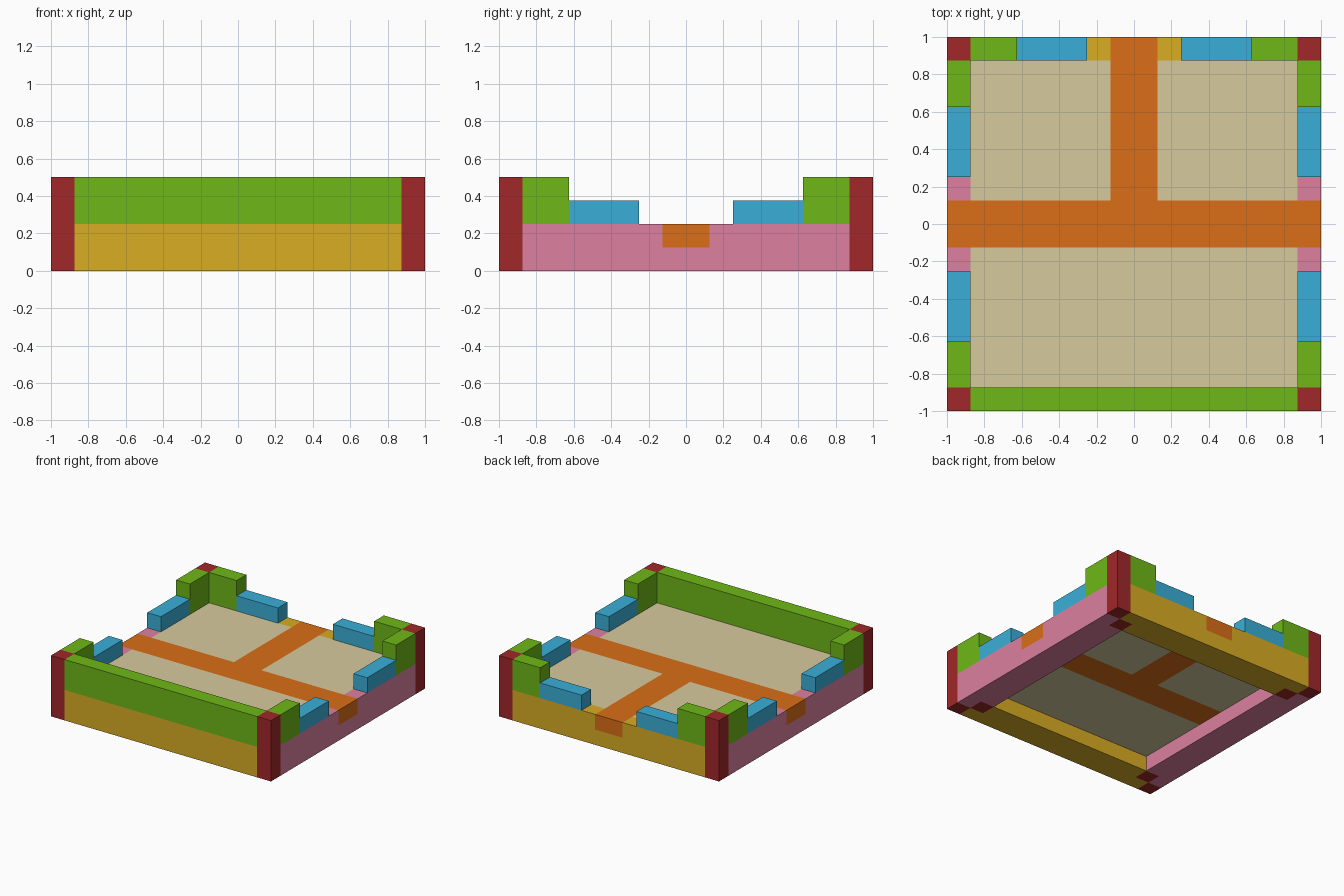
import bpy
import bmesh
from mathutils import Vector

cube = bpy.data.objects.get("Cube")
if cube:
    bpy.data.objects.remove(cube, do_unlink=True)


def material(name, rgb):
    lin = [((c / 255 + 0.055) / 1.055) ** 2.4 for c in rgb]
    mat = bpy.data.materials.new(name)
    mat.use_nodes = True
    mat.diffuse_color = (*lin, 1)
    mat.node_tree.nodes["Principled BSDF"].inputs["Base Color"].default_value = (*lin, 1)
    return mat


RED = material("dark red", (161, 39, 41))
GREEN = material("green", (110, 184, 23))
BLUE = material("blue", (58, 175, 216))
YELLOW = material("ochre", (217, 173, 36))
PINK = material("pink", (221, 128, 160))
ORANGE = material("orange", (219, 110, 24))
SAND = material("sand", (215, 202, 157))

# Main dimensions
OUT, INN, LIP = 1.0, 0.875, 0.75   # outer wall, inner wall, underside ledge
STEP, GAP, PATH = 0.625, 0.25, 0.125
UNDER, FLOOR, LOW, TOP = 0.125, 0.25, 0.375, 0.5

parts = []                     # (name, low corner, high corner, material)


def box(name, x, y, z, mat):
    lo, hi = zip(*(sorted(r) for r in (x, y, z)))
    parts.append((name, Vector(lo), Vector(hi), mat))


# Floor panels and the T-shaped path
box("front_floor", (-INN, INN), (-INN, -PATH), (UNDER, FLOOR), SAND)
box("cross_path", (-OUT, OUT), (-PATH, PATH), (UNDER, FLOOR), ORANGE)
box("back_path", (-PATH, PATH), (PATH, OUT), (UNDER, FLOOR), ORANGE)

# Front wall
box("front_wall_upper", (-INN, INN), (-OUT, -INN), (UNDER, FLOOR), YELLOW)
box("front_parapet", (-INN, INN), (-OUT, -INN), (FLOOR, TOP), GREEN)

# Front and back wall bases with the ledge that carries the floor
for end, e in (("front", -1), ("back", 1)):
    box(f"{end}_wall_base", (-INN, INN), (e * INN, e * OUT), (0, UNDER), YELLOW)
    box(f"{end}_ledge", (-LIP, LIP), (e * LIP, e * INN), (0, UNDER), YELLOW)

for side, s in (("left", 1), ("right", -1)):
    across = (s * INN, s * OUT)
    inner = (s * LIP, s * INN)
    box(f"{side}_back_floor", (s * PATH, s * INN), (PATH, INN), (UNDER, FLOOR), SAND)
    box(f"{side}_wall_base", across, (-INN, INN), (0, UNDER), PINK)
    box(f"{side}_ledge", inner, (-LIP, LIP), (0, UNDER), PINK)

    # Back wall half, stepping down to the opening
    box(f"{side}_back_upper", (s * PATH, s * INN), (INN, OUT), (UNDER, FLOOR), YELLOW)
    box(f"{side}_back_low_rail", (s * GAP, s * STEP), (INN, OUT), (FLOOR, LOW), BLUE)
    box(f"{side}_back_parapet", (s * STEP, s * INN), (INN, OUT), (FLOOR, TOP), GREEN)

    # Side wall halves, corner pillars and ledge corners
    for end, e in (("front", -1), ("back", 1)):
        label = f"{side}_side_{end}"
        box(f"{label}_upper", across, (e * PATH, e * INN), (UNDER, FLOOR), PINK)
        box(f"{label}_low_rail", across, (e * GAP, e * STEP), (FLOOR, LOW), BLUE)
        box(f"{label}_parapet", across, (e * STEP, e * INN), (FLOOR, TOP), GREEN)
        box(f"{side}_{end}_pillar", across, (e * INN, e * OUT), (0, TOP), RED)
        box(f"{side}_{end}_ledge_corner", inner, (e * LIP, e * INN), (0, UNDER), RED)


def covered(face, own):
    """True when a face is hidden against neighbouring parts."""
    centre = face.calc_center_median()
    samples = [v.co.lerp(centre, 0.02) for v in face.verts] + [centre]
    for co in samples:
        p = co + face.normal * 0.005
        if not any(i != own and all(lo[k] - 1e-4 < p[k] < hi[k] + 1e-4 for k in range(3))
                   for i, (_, lo, hi, _) in enumerate(parts)):
            return False
    return True


# Build every part, leaving out the faces buried in the joints
for i, (name, lo, hi, mat) in enumerate(parts):
    bm = bmesh.new()
    bmesh.ops.create_cube(bm, size=1)
    mid, size = (lo + hi) / 2, hi - lo
    for v in bm.verts:
        v.co = Vector(v.co[k] * size[k] + mid[k] for k in range(3))
    bm.normal_update()
    hidden = [f for f in bm.faces if covered(f, i)]
    bmesh.ops.delete(bm, geom=hidden, context="FACES")
    mesh = bpy.data.meshes.new(name)
    mesh.materials.append(mat)
    bm.to_mesh(mesh)
    bm.free()
    bpy.context.scene.collection.objects.link(bpy.data.objects.new(name, mesh))
